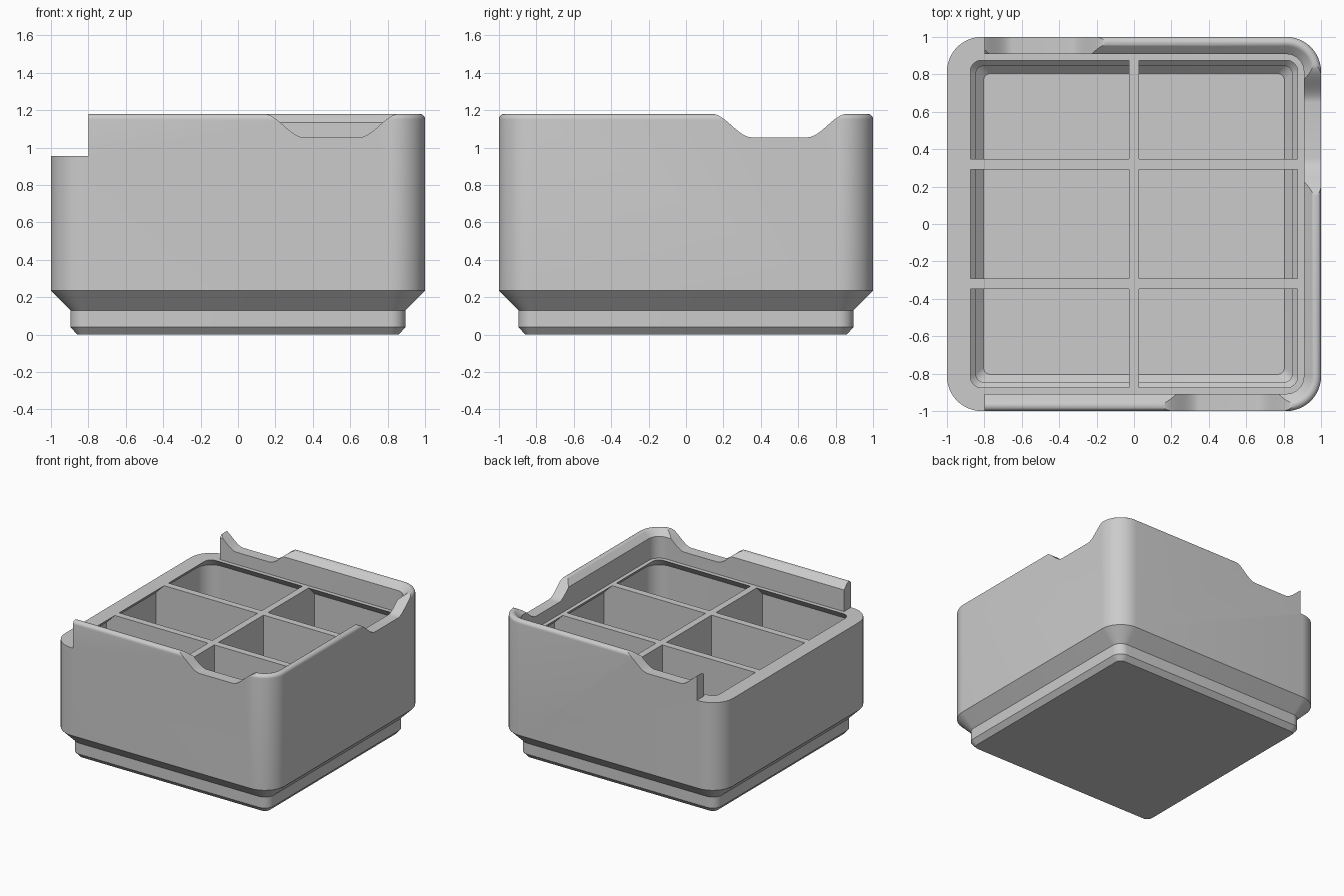
import bpy, bmesh, math
from mathutils import Matrix

if "Cube" in bpy.data.objects:
    bpy.data.objects.remove(bpy.data.objects["Cube"], do_unlink=True)

grey = bpy.data.materials.new("plain_grey")
grey.use_nodes = True
grey.diffuse_color = (0.6, 0.6, 0.6, 1)
grey.node_tree.nodes["Principled BSDF"].inputs["Base Color"].default_value = (0.6, 0.6, 0.6, 1)

CORNER = 0.815   # shared centre of all corner arcs


def finish(name, bm):
    bmesh.ops.recalc_face_normals(bm, faces=bm.faces)
    mesh = bpy.data.meshes.new(name)
    bm.to_mesh(mesh)
    bm.free()
    obj = bpy.data.objects.new(name, mesh)
    bpy.context.collection.objects.link(obj)
    mesh.materials.append(grey)
    return obj


def rounded_ring(bm, half, z, steps=12):
    r = max(half - CORNER, 0.04)
    ring = []
    for quarter in range(4):
        a0 = quarter * math.pi / 2
        cx = (half - r) * (1 if quarter in (0, 3) else -1)
        cy = (half - r) * (1 if quarter < 2 else -1)
        for i in range(steps + 1):
            a = a0 + i / steps * math.pi / 2
            ring.append(bm.verts.new((cx + r * math.cos(a), cy + r * math.sin(a), z)))
    return ring


def loft(name, profile):
    """Stack rounded squares (half width, height) into a closed solid."""
    bm = bmesh.new()
    rings = [rounded_ring(bm, h, z) for h, z in profile]
    n = len(rings[0])
    for a, b in zip(rings, rings[1:]):
        for i in range(n):
            j = (i + 1) % n
            bm.faces.new((a[i], a[j], b[j], b[i]))
    bm.faces.new(rings[0])
    bm.faces.new(rings[-1])
    return finish(name, bm)


def box(name, lo, hi):
    bm = bmesh.new()
    bmesh.ops.create_cube(bm, size=1)
    for v in bm.verts:
        v.co = [(a + b) / 2 + c * (b - a) for a, b, c in zip(lo, hi, v.co)]
    return finish(name, bm)


def notch(name, turn):
    """Scoop with S-shaped sides, cut through the rim of one side."""
    depth, run, top = 0.125, 0.21, 1.18
    half = [(0.36, top + 0.1), (0.36, top)]
    for i in range(1, 17):
        t = i / 16
        s = t * t * (3 - 2 * t)
        half.append((0.36 - run * t, top - depth * s))
    outline = [(0.5 - x, z) for x, z in half] + [(0.5 + x, z) for x, z in reversed(half)]
    bm = bmesh.new()
    face = bm.faces.new([bm.verts.new((x, -1.1, z)) for x, z in outline])
    out = bmesh.ops.extrude_face_region(bm, geom=[face])
    moved = [g for g in out["geom"] if isinstance(g, bmesh.types.BMVert)]
    bmesh.ops.translate(bm, verts=moved, vec=(0, 0.25, 0))
    bm.transform(Matrix.Rotation(turn * math.pi / 2, 4, "Z"))
    return finish(name, bm)


def cut(target, cutter):
    cutter.hide_render = True
    mod = target.modifiers.new("cut", "BOOLEAN")
    mod.operation = "DIFFERENCE"
    mod.solver = "EXACT"
    mod.object = cutter
    bpy.context.view_layer.objects.active = target
    bpy.ops.object.modifier_apply(modifier=mod.name)
    bpy.data.objects.remove(cutter, do_unlink=True)


# Shell: stepped foot, straight walls, rounded lip, then down inside to the deck
rim = [(0.971 + 0.029 * math.cos(a), 1.151 + 0.029 * math.sin(a))
       for a in [math.radians(d) for d in range(0, 136, 15)]]
bin_body = loft("storage_bin", [(0.86, 0), (0.895, 0.04), (0.895, 0.13), (1, 0.235)]
                + rim + [(0.908, 1.133), (0.908, 0.955)])

# Storage space: sloped floor edges, widened under the deck, split by dividers
cavity = loft("cavity", [(0.805, 0.055), (0.845, 0.095), (0.845, 0.17), (0.95, 0.275),
                         (0.95, 0.88), (0.875, 0.955), (0.875, 0.99)])
cut(cavity, box("long_divider", (-0.028, -1, 0), (0.028, 1, 1.1)))
for y in (-0.32, 0.32):
    cut(cavity, box("cross_divider", (-1, y - 0.028, 0), (1, y + 0.028, 1.1)))
cut(bin_body, cavity)

# Rim openings: the right side is fully open, the other three get a scoop
cut(bin_body, box("open_side", (-1.2, -1.2, 0.955), (-0.8, 1.2, 1.3)))
for turn in range(3):
    cut(bin_body, notch("scoop", turn))

bpy.ops.object.select_all(action="DESELECT")
bin_body.select_set(True)
bpy.context.view_layer.objects.active = bin_body
bpy.ops.object.shade_smooth_by_angle(angle=math.radians(30))
